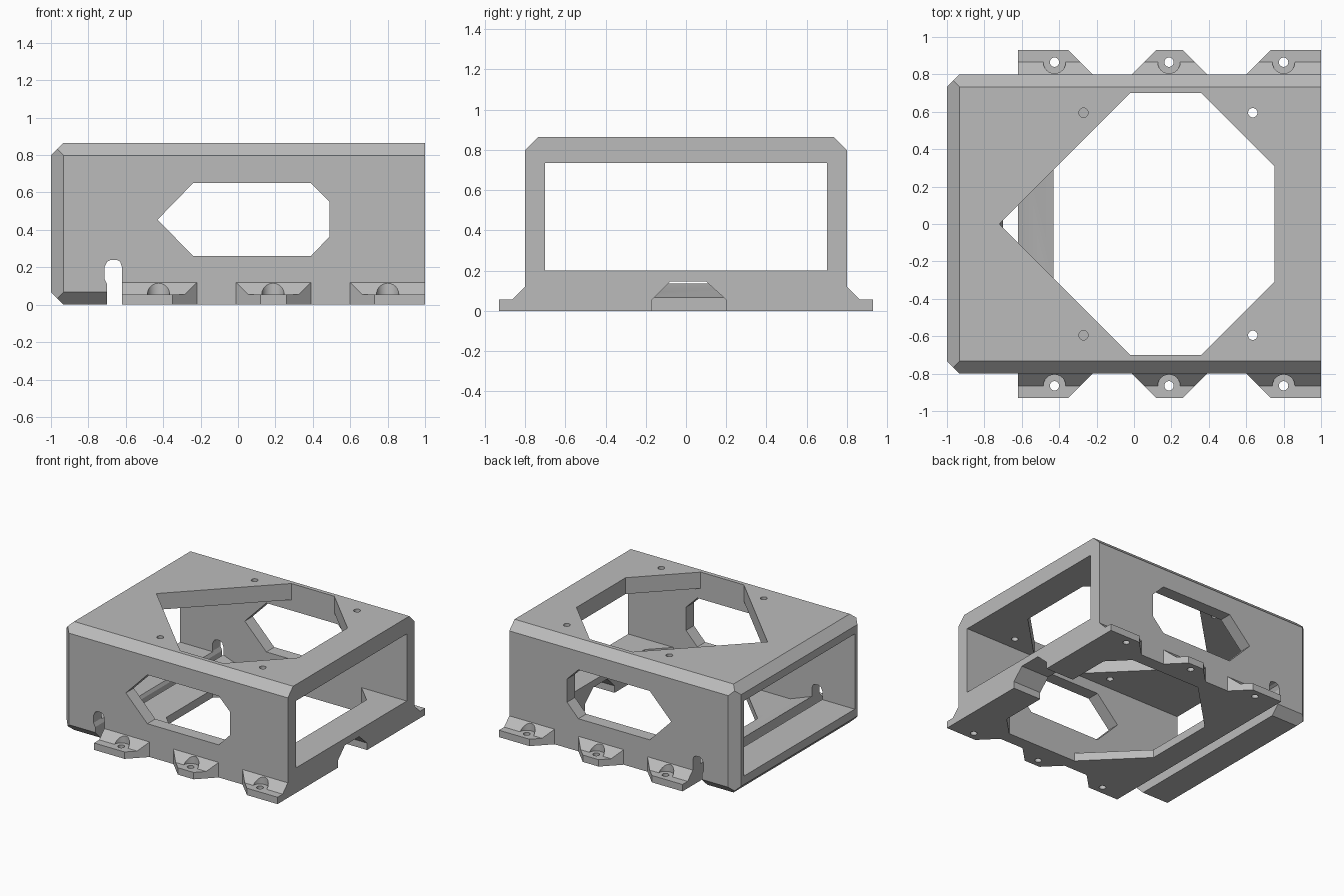
import bpy, bmesh, math
from mathutils import Vector

old = bpy.data.objects.get("Cube")
if old:
    bpy.data.objects.remove(old, do_unlink=True)

grey = bpy.data.materials.new("plain grey")
grey.use_nodes = True
GREY = (0.5, 0.5, 0.5, 1)
grey.diffuse_color = GREY
grey.node_tree.nodes["Principled BSDF"].inputs["Base Color"].default_value = GREY


def prism(name, axis, pts, lo, hi):
    """Extrude a 2D outline along an axis; outline uses the other two axes in order."""
    def place(p, d):
        co = list(p)
        co.insert("xyz".index(axis), d)
        return co
    bm = bmesh.new()
    face = bm.faces.new([bm.verts.new(place(p, lo)) for p in pts])
    moved = bmesh.ops.extrude_face_region(bm, geom=[face])["geom"]
    for v in moved:
        if isinstance(v, bmesh.types.BMVert):
            v.co["xyz".index(axis)] = hi
    bmesh.ops.recalc_face_normals(bm, faces=bm.faces)
    mesh = bpy.data.meshes.new(name)
    bm.to_mesh(mesh)
    bm.free()
    mesh.materials.append(grey)
    ob = bpy.data.objects.new(name, mesh)
    bpy.context.collection.objects.link(ob)
    return ob


def disc(x, y, r, n=24):
    return [(x + r * math.cos(math.tau * i / n), y + r * math.sin(math.tau * i / n))
            for i in range(n)]


def rect(a, b, c, d):
    return [(a, c), (b, c), (b, d), (a, d)]


def mirrored(half):
    """Close a half outline by reflecting it in its second coordinate."""
    return half + [(x, -y) for x, y in reversed(half) if y != 0]


def cut(ob, *args):
    """Subtract a prism from an object."""
    cutter = prism("cutter", *args)
    cutter.hide_render = True
    mod = ob.modifiers.new("cut", 'BOOLEAN')
    mod.operation = 'DIFFERENCE'
    mod.solver = 'EXACT'
    mod.object = cutter
    bpy.context.view_layer.objects.active = ob
    bpy.ops.object.modifier_apply(modifier=mod.name)
    bpy.data.objects.remove(cutter, do_unlink=True)


W, H, C = 0.8, 0.865, 0.067   # half width, height, chamfer

# Outer shell block, bevelled along the top and around the left end
housing = prism("housing", "x", rect(-W, W, 0, H), -1, 1)
bm = bmesh.new()
bm.from_mesh(housing.data)
for corner, normal in [((0, W - C, H), (0, 1, 1)), ((0, C - W, H), (0, -1, 1)),
                       ((C - 1, 0, H), (-1, 0, 1)), ((C - 1, 0, 0), (-1, 0, -1)),
                       ((C - 1, W, 0), (-1, 1, 0)), ((C - 1, -W, 0), (-1, -1, 0))]:
    bmesh.ops.bisect_plane(bm, geom=bm.verts[:] + bm.edges[:] + bm.faces[:],
                           plane_co=corner, plane_no=Vector(normal).normalized(),
                           clear_outer=True)
    bmesh.ops.holes_fill(bm, edges=[e for e in bm.edges if e.is_boundary])
bmesh.ops.recalc_face_normals(bm, faces=bm.faces)
bm.to_mesh(housing.data)
bm.free()

# Lower bevel beside the end strip
for s in (-1, 1):
    cut(housing, "x", [(s * W, C), (s * (W - C), 0), (s * (W - C), -.1),
                       (s * (W + .1), -.1), (s * (W + .1), C)], -1.1, -.66)

# Inner cavity with the stepped and sloping floor
cut(housing, "y", [(-1.1, .135), (-.62, .135), (-.43, .065), (.3, .065), (.3, .2),
                   (1.1, .2), (1.1, .735), (-1.1, .735)], -.7, .7)

# Floor opening and pointed roof opening
cut(housing, "z", mirrored([(-.43, .29), (-.02, .7), (.6, .7), (.75, .55)]), -.1, .3)
cut(housing, "z", mirrored([(-.72, 0), (-.02, .7), (.36, .7), (.75, .31)]), .7, 1)

# Side windows through both walls
cut(housing, "y", [(-.43, .455), (-.24, .65), (.39, .65), (.49, .55),
                   (.49, .365), (.39, .26), (-.24, .26)], -1, 1)

# Cross slot with rounded head
cut(housing, "y", [(-.7, -.1), (-.7, .11), (-.715, .14), (-.715, .2), (-.7, .23),
                   (-.68, .24), (-.65, .24), (-.63, .23), (-.62, .2), (-.62, -.1)], -1, 1)

# Notch under the right end
cut(housing, "x", [(.26, -.06), (.2, 0), (.2, .055), (.1, .145), (-.08, .145),
                   (-.17, .055), (-.17, 0), (-.17, -.06)], .7, 1.1)

# Roof screw holes
for x in (-.27, .635):
    for y in (-.595, .595):
        cut(housing, "z", disc(x, y, .025), .7, 1)

# Mounting tabs: plan outline, sloping gusset, screw seat and hole
TABS = [("rear", [(-.62, W), (-.22, W), (-.35, .93), (-.62, .93)], -.425),
        ("middle", [(-.01, W), (.39, W), (.26, .93), (.12, .93)], .187),
        ("end", [(.6, W), (1, W), (1, .93), (.73, .93)], .8)]
for s, side in ((-1, "front"), (1, "back")):
    for label, plan, x in TABS:
        tab = prism(f"{side}_{label}_mounting_tab", "z",
                    [(px, s * py) for px, py in plan], 0, .12)
        cut(tab, "x", [(s * .78, .14), (s * .865, .055), (s * 1.1, .055), (s * 1.1, .14)],
            -1.1, 1.1)
        cut(tab, "z", disc(x, s * .865, .06), .055, .2)
        cut(tab, "z", disc(x, s * .865, .025), -.1, .2)

# Keep flat faces crisp and round holes smooth
for ob in bpy.context.scene.objects:
    ob.select_set(ob.type == 'MESH')
bpy.context.view_layer.objects.active = housing
bpy.ops.object.shade_smooth_by_angle(angle=math.radians(25))
